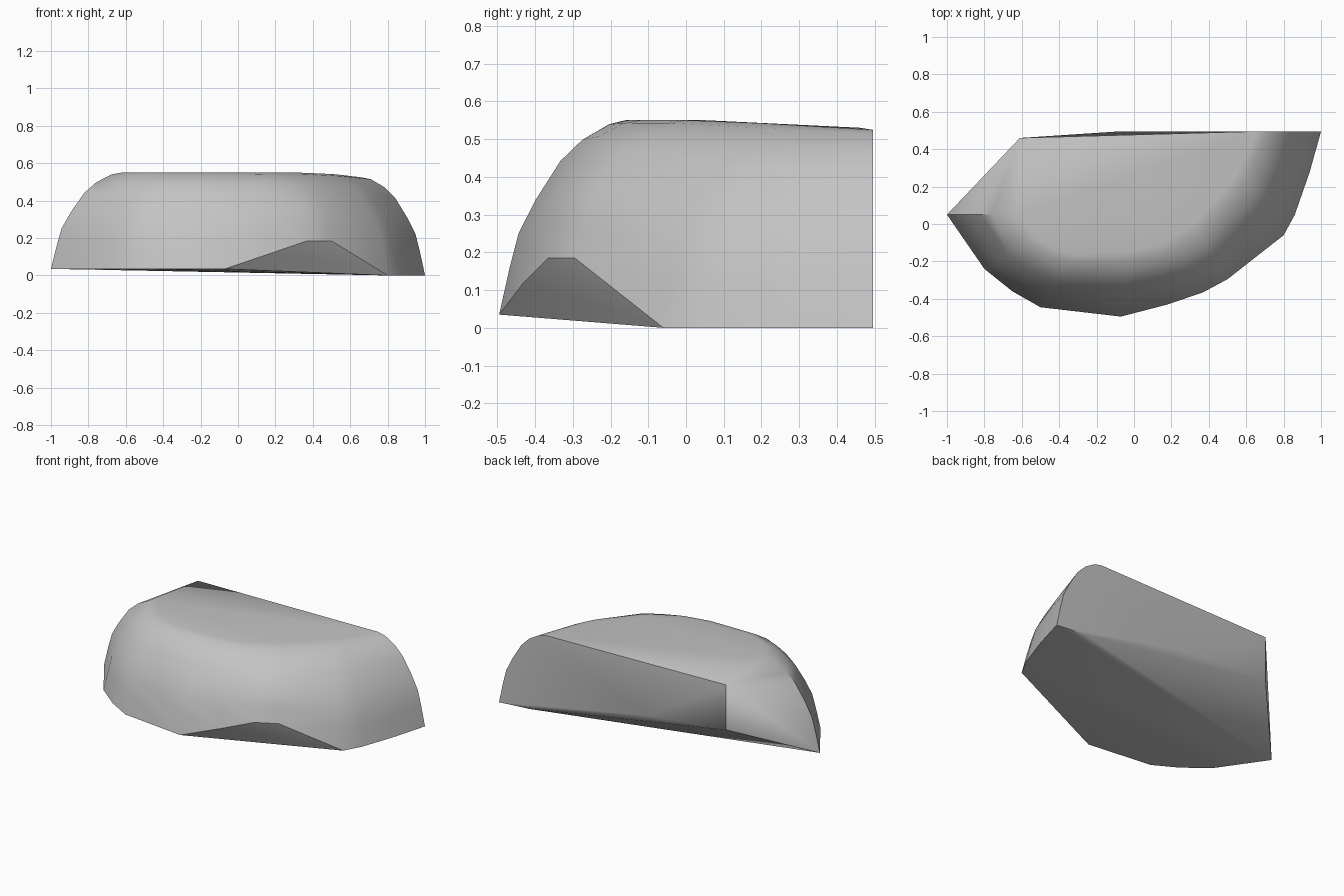
import bpy
import bmesh
import math
from mathutils import Vector

cube = bpy.data.objects.get("Cube")
if cube:
    bpy.data.objects.remove(cube, do_unlink=True)

# Stone colour
stone = bpy.data.materials.new("stone_grey")
stone.use_nodes = True
grey = (0.55, 0.55, 0.55, 1)
stone.diffuse_color = grey
stone.node_tree.nodes["Principled BSDF"].inputs["Base Color"].default_value = grey

# Rim of the boulder: widest point (x, y, z), then the plateau point above it (x, y)
RIBS = [
    ((-1, .05, .035), (-.62, .05)),
    ((-.8, -.24, .035), (-.52, -.08)),
    ((-.65, -.36, .035), (-.43, -.13)),
    ((-.5, -.445, .035), (-.34, -.16)),
    ((-.07, -.495, .035), (-.03, -.15)),
    ((.18, -.43, .12), (.12, -.12)),
    ((.37, -.365, .185), (.22, -.06)),
    ((.5, -.295, .185), (.32, 0)),
    ((.8, -.06, 0), (.5, .2)),
    ((.86, .05, 0), (.54, .26)),
    ((.94, .28, 0), (.6, .38)),
    ((1, .495, 0), (.66, .495)),
]
# Rounded shoulder: (inward share, upward share)
SHOULDER = [(0, 0), (.08, .24), (.15, .42), (.28, .59), (.47, .79),
            (.64, .9), (.85, .98), (1, 1)]
# Broken back face and its undercut lower edge
BACK = [(-.61, .46, .237), (-.61, .46, .53), (-.08, .495, .2), (.78, .495, .015)]


def top_height(y):
    return .55 - .06 * max(0, y - .07)


bm = bmesh.new()
for rim, plateau in RIBS:
    low = Vector(rim)
    high = Vector((*plateau, top_height(plateau[1])))
    for inward, upward in SHOULDER:
        p = low.lerp(high, inward)
        p.z = low.z + (high.z - low.z) * upward
        bm.verts.new(p)
for p in BACK:
    bm.verts.new(p)

# Wrap the points in a closed skin
hull = bmesh.ops.convex_hull(bm, input=bm.verts[:])
loose = {v for v in hull["geom_interior"] + hull["geom_unused"]
         if isinstance(v, bmesh.types.BMVert)}
bmesh.ops.delete(bm, geom=list(loose), context="VERTS")
bmesh.ops.dissolve_limit(bm, angle_limit=math.radians(1),
                         verts=bm.verts[:], edges=bm.edges[:])
bmesh.ops.recalc_face_normals(bm, faces=bm.faces[:])

mesh = bpy.data.meshes.new("boulder")
bm.to_mesh(mesh)
bm.free()
mesh.materials.append(stone)
boulder = bpy.data.objects.new("boulder", mesh)
bpy.context.collection.objects.link(boulder)

# Smooth dome with crisp broken edges
bpy.ops.object.select_all(action="DESELECT")
boulder.select_set(True)
bpy.context.view_layer.objects.active = boulder
bpy.ops.object.shade_smooth_by_angle(angle=math.radians(35))
